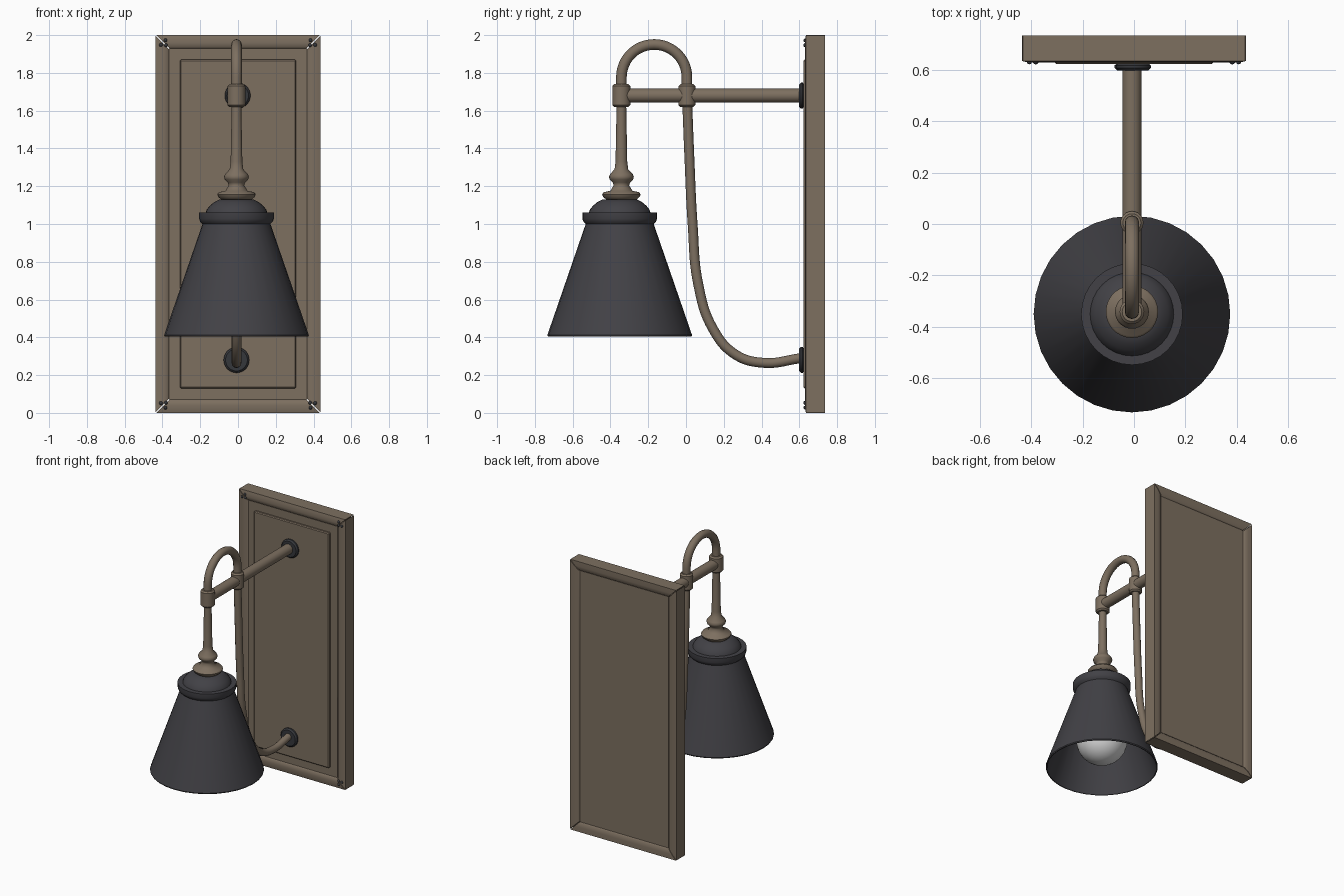
import bpy, bmesh, math
from mathutils import Vector, Matrix

if "Cube" in bpy.data.objects:
    bpy.data.objects.remove(bpy.data.objects["Cube"], do_unlink=True)

X = -0.008       # sideways position of the arm
LAMP_Y = -0.342  # hanging stem
POST_Y = 0.005   # rear joint
BAR_Z = 1.68     # horizontal bar height


def material(name, r, g, b):
    m = bpy.data.materials.new(name)
    m.use_nodes = True
    m.diffuse_color = (r, g, b, 1)
    m.node_tree.nodes["Principled BSDF"].inputs["Base Color"].default_value = (r, g, b, 1)
    return m


bronze = material("aged bronze", 0.205, 0.16, 0.117)
charcoal = material("charcoal enamel", 0.054, 0.053, 0.061)
black = material("blackened steel", 0.036, 0.038, 0.044)
glass = material("frosted glass", 0.7, 0.7, 0.7)


def smooth(ob, angle=35):
    bpy.ops.object.select_all(action="DESELECT")
    ob.select_set(True)
    bpy.context.view_layer.objects.active = ob
    bpy.ops.object.shade_smooth_by_angle(angle=math.radians(angle))


def finish(name, bm, mat, angle=35):
    bmesh.ops.recalc_face_normals(bm, faces=bm.faces)
    me = bpy.data.meshes.new(name)
    bm.to_mesh(me)
    bm.free()
    me.materials.append(mat)
    ob = bpy.data.objects.new(name, me)
    bpy.context.collection.objects.link(ob)
    smooth(ob, angle)
    return ob


def lathe(name, profile, origin, mat, sides=32, forward=False, angle=35):
    """Turn (radius, height) points round z, or round -y when forward."""
    bm = bmesh.new()
    vs = [bm.verts.new((r, 0, h)) for r, h in profile]
    edges = [bm.edges.new(p) for p in zip(vs, vs[1:])]
    bmesh.ops.spin(bm, geom=vs + edges, cent=(0, 0, 0), axis=(0, 0, 1),
                   angle=math.tau, steps=sides, use_duplicate=False)
    bmesh.ops.remove_doubles(bm, verts=bm.verts, dist=0.0002)
    if forward:
        bm.transform(Matrix.Rotation(math.pi / 2, 4, "X"))
    bm.transform(Matrix.Translation(origin))
    return finish(name, bm, mat, angle)


def cylinder(name, r, length, origin, mat, forward=False, bevel=0.006):
    b = bevel
    return lathe(name, [(0, 0), (r - b, 0), (r, b), (r, length - b), (r - b, length), (0, length)],
                 origin, mat, 24, forward)


def box(name, x, y0, y1, z0, z1, mat, bevel=0):
    bm = bmesh.new()
    bmesh.ops.create_cube(bm, size=1)
    bm.transform(Matrix.Translation((0, (y0 + y1) / 2, (z0 + z1) / 2))
                 @ Matrix.Diagonal((2 * x, y1 - y0, z1 - z0, 1)))
    if bevel:
        bmesh.ops.bevel(bm, geom=bm.edges[:], offset=bevel, segments=1, affect="EDGES")
    return finish(name, bm, mat, 20)


def tube(name, points, radius, mat, bezier=False):
    cu = bpy.data.curves.new(name, "CURVE")
    cu.dimensions = "3D"
    cu.bevel_depth = radius
    cu.bevel_resolution = 4
    cu.use_fill_caps = True
    sp = cu.splines.new("BEZIER" if bezier else "POLY")
    if bezier:
        sp.resolution_u = 10
        sp.bezier_points.add(len(points) - 1)
        for bp, (y, z) in zip(sp.bezier_points, points):
            bp.co = (X, y, z)
            bp.handle_left_type = bp.handle_right_type = "AUTO"
    else:
        sp.points.add(len(points) - 1)
        for p, (y, z) in zip(sp.points, points):
            p.co = (X, y, z, 1)
    cu.materials.append(mat)
    ob = bpy.data.objects.new(name, cu)
    bpy.context.collection.objects.link(ob)
    bpy.ops.object.select_all(action="DESELECT")
    ob.select_set(True)
    bpy.context.view_layer.objects.active = ob
    bpy.ops.object.convert(target="MESH")
    smooth(bpy.context.object, 50)


# Backplate: recessed panel with a raised field
W = 0.436
box("back_panel", W - 0.072, 0.642, 0.722, 0.07, 1.93, bronze)
box("raised_field", 0.308, 0.623, 0.66, 0.13, 1.87, bronze, 0.006)

# Mitred moulding: (distance in from the outer edge, y)
moulding = [(0, 0.635), (0.012, 0.632), (0.04, 0.63), (0.062, 0.636), (0.077, 0.652),
            (0.077, 0.712), (0.062, 0.728), (0.035, 0.735), (0, 0.735)]
GAP = 0.003


def moulding_bar(name, upright, sign):
    bm = bmesh.new()
    rings = []
    for end in (-1, 1):
        ring = []
        for d, y in moulding:
            if upright:
                co = (sign * (W - d), y, 1 + end * (1 - d - GAP))
            else:
                co = (end * (W - d - GAP), y, 1 + sign * (1 - d))
            ring.append(bm.verts.new(co))
        bm.faces.new(ring)
        rings.append(ring)
    a, b = rings
    n = len(a)
    for i in range(n):
        j = (i + 1) % n
        bm.faces.new((a[i], a[j], b[j], b[i]))
    finish(name, bm, bronze, 50)


for label, upright, sign in (("left", True, 1), ("right", True, -1),
                             ("top", False, 1), ("bottom", False, -1)):
    moulding_bar("frame_" + label, upright, sign)

# Three small studs in every corner
bm = bmesh.new()
for sx in (-1, 1):
    for sz in (-1, 1):
        for dx, dz in ((0.028, 0.052), (0.052, 0.028), (0.054, 0.054)):
            pos = Vector((sx * (W - dx), 0.632, 1 + sz * (1 - dz)))
            bmesh.ops.create_uvsphere(bm, u_segments=10, v_segments=6, radius=0.01,
                                      matrix=Matrix.Translation(pos))
finish("corner_studs", bm, black, 60)

# Wall rosettes
rosette = [(0, 0), (0.06, 0), (0.068, 0.006), (0.068, 0.016), (0.058, 0.026), (0, 0.026)]
for name, z in (("upper_rosette", BAR_Z), ("lower_rosette", 0.28)):
    lathe(name, rosette, (-0.002 if z > 1 else X, 0.624, z), black, 28, True)

# Horizontal bar and the two joint collars
cylinder("support_bar", 0.037, 0.955, (X, 0.61, BAR_Z), bronze, True, 0.002)
cylinder("front_joint", 0.048, 0.12, (X, LAMP_Y, BAR_Z - 0.06), bronze, bevel=0.01)
cylinder("rear_joint", 0.045, 0.12, (X, POST_Y, BAR_Z - 0.06), bronze, bevel=0.01)

# Arched top of the arm
mid, rad = (LAMP_Y + POST_Y) / 2, (POST_Y - LAMP_Y) / 2
arch = [(LAMP_Y, 1.7)]
arch += [(mid - rad * math.cos(math.pi * i / 24), 1.777 + rad * math.sin(math.pi * i / 24))
         for i in range(25)]
arch += [(POST_Y, 1.7)]
tube("arch_tube", arch, 0.028, bronze)

# Long sweeping tube back to the wall
tube("lower_tube", [(POST_Y, 1.68), (0.018, 1.35), (0.035, 1.0), (0.065, 0.68), (0.14, 0.45),
                    (0.26, 0.31), (0.41, 0.265), (0.61, 0.29)], 0.026, bronze, True)

# Hanging stem with turned finial
lathe("stem_finial", [(0, 1.12), (0.075, 1.125), (0.096, 1.143), (0.102, 1.157), (0.094, 1.168),
                      (0.058, 1.176), (0.05, 1.19), (0.041, 1.205), (0.046, 1.22), (0.062, 1.236),
                      (0.066, 1.25), (0.06, 1.264), (0.036, 1.29), (0.031, 1.33), (0.025, 1.65),
                      (0, 1.65)], (X, LAMP_Y, 0), bronze, 28, angle=50)

# Open conical shade with collar and domed cap
SHADE = (X, -0.351, 0)
lathe("shade", [(0, 1.13), (0.09, 1.13), (0.118, 1.116), (0.142, 1.096), (0.158, 1.076),
                (0.163, 1.06), (0.198, 1.06), (0.198, 1.028), (0.192, 1.012), (0.18, 1.0),
                (0.383, 0.412), (0.38, 0.405), (0.374, 0.405), (0.168, 0.995), (0.14, 1.04),
                (0, 1.05)], SHADE, charcoal, 32, angle=32)

# Bulb and its socket
lathe("bulb_socket", [(0, 0.8), (0.06, 0.8), (0.06, 1.05), (0, 1.05)], SHADE, black, 20)
bulb = [(0.175 * math.sin(math.pi * i / 14), 0.62 - 0.175 * math.cos(math.pi * i / 14))
        for i in range(13)]
lathe("bulb", bulb + [(0.055, 0.82), (0, 0.82)], SHADE, glass, 28, angle=60)
